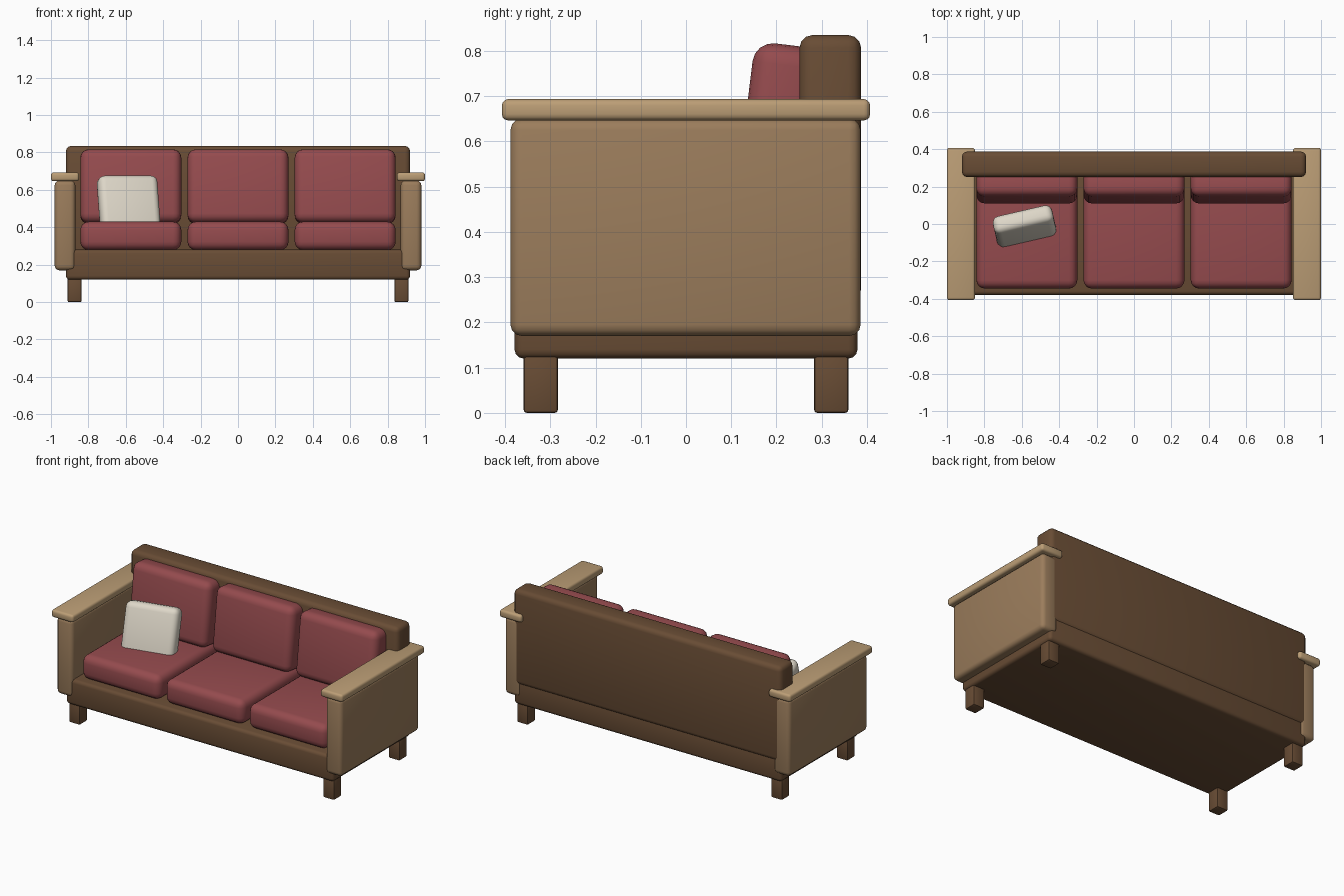
import bpy
import math

cube = bpy.data.objects.get("Cube")
if cube:
    bpy.data.objects.remove(cube, do_unlink=True)


def material(name, rgb):
    m = bpy.data.materials.new(name)
    m.use_nodes = True
    m.diffuse_color = (*rgb, 1)
    node = next(n for n in m.node_tree.nodes if n.type == 'BSDF_PRINCIPLED')
    node.inputs["Base Color"].default_value = (*rgb, 1)
    node.inputs["Roughness"].default_value = 0.7
    return m


dark_wood = material("dark wood", (0.14, 0.073, 0.035))
arm_wood = material("arm wood", (0.33, 0.205, 0.107))
light_wood = material("light wood", (0.50, 0.34, 0.18))
red_fabric = material("red fabric", (0.30, 0.070, 0.076))
cream_fabric = material("cream fabric", (0.73, 0.68, 0.58))


def rounded_box(name, center, size, bevel, mat, segments=3, rotation=(0, 0, 0)):
    """Box with softened edges, given by its center and size."""
    bpy.ops.mesh.primitive_cube_add(size=1, location=center, rotation=rotation)
    ob = bpy.context.object
    ob.name = name
    ob.scale = size
    bpy.ops.object.transform_apply(location=False, rotation=False, scale=True)
    ob.data.materials.append(mat)
    mod = ob.modifiers.new("soft edges", 'BEVEL')
    mod.width = bevel
    mod.segments = segments
    bpy.ops.object.modifier_apply(modifier=mod.name)
    bpy.ops.object.shade_smooth_by_angle(angle=math.radians(40))
    return ob


# Frame
rounded_box("base", (0, 0, 0.2), (1.84, 0.758, 0.16), 0.02, dark_wood)
rounded_box("backrest", (0, 0.319, 0.54), (1.84, 0.136, 0.59), 0.028, dark_wood)

# Arms and legs on both sides
for side, s in (("left", 1), ("right", -1)):
    rounded_box(side + "_arm", (s * 0.925, -0.001, 0.41),
                (0.11, 0.774, 0.48), 0.025, arm_wood)
    rounded_box(side + "_arm_cap", (s * 0.925, 0, 0.67),
                (0.15, 0.814, 0.047), 0.014, light_wood)
    for end, e in (("front", -1), ("back", 1)):
        rounded_box(end + "_" + side + "_leg", (s * 0.874, e * 0.321, 0.065),
                    (0.074, 0.076, 0.13), 0.007, dark_wood, 2)

# Seat and back cushions
for place, x in (("right", -0.573), ("middle", 0), ("left", 0.573)):
    rounded_box(place + "_seat_cushion", (x, -0.045, 0.354),
                (0.54, 0.60, 0.152), 0.045, red_fabric, 4)
    rounded_box(place + "_back_cushion", (x, 0.203, 0.617),
                (0.54, 0.15, 0.395), 0.045, red_fabric, 4,
                (math.radians(-7), 0, 0))

# Loose throw pillow leaning back on the right seat
rounded_box("throw_pillow", (-0.585, -0.012, 0.527), (0.325, 0.10, 0.30),
            0.036, cream_fabric, 4, (math.radians(-18), 0, math.radians(13)))
